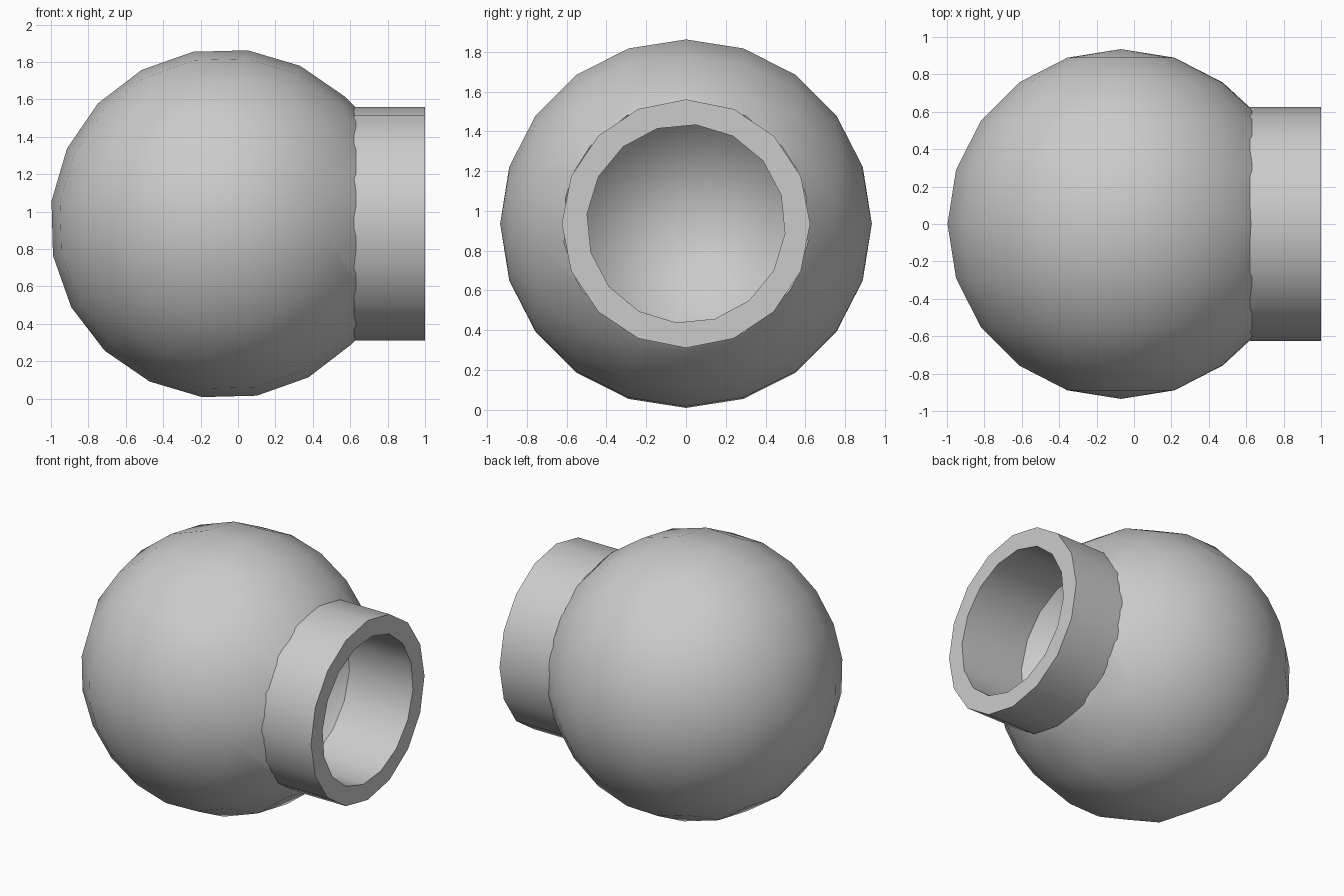
import bpy, bmesh
from math import radians, cos, sin, pi
from mathutils import Matrix, Vector

cube = bpy.data.objects.get("Cube")
if cube:
    bpy.data.objects.remove(cube, do_unlink=True)

CENTER = Vector((-0.07, 0, 0.935))
RADIUS = 0.935
NECK_X = 0.63          # where the neck leaves the ball
NECK_R, BORE_R = 0.625, 0.5
SIDES = 16

grey = bpy.data.materials.new("plain grey")
grey.use_nodes = True
grey.diffuse_color = (0.6, 0.6, 0.6, 1)
grey.node_tree.nodes["Principled BSDF"].inputs["Base Color"].default_value = (0.6, 0.6, 0.6, 1)


def finish(bm, name):
    mesh = bpy.data.meshes.new(name)
    bm.to_mesh(mesh)
    bm.free()
    obj = bpy.data.objects.new(name, mesh)
    bpy.context.collection.objects.link(obj)
    mesh.materials.append(grey)
    bpy.ops.object.select_all(action='DESELECT')
    obj.select_set(True)
    bpy.context.view_layer.objects.active = obj
    bpy.ops.object.shade_smooth_by_angle(angle=radians(30))
    return obj


# Ball: poles along y, opened where the neck joins
bm = bmesh.new()
turn = Matrix.Rotation(pi / 2, 4, 'X') @ Matrix.Rotation(radians(10.5), 4, 'Z')
bmesh.ops.create_uvsphere(bm, u_segments=20, v_segments=10, radius=RADIUS,
                          matrix=Matrix.Translation(CENTER) @ turn)
cut = bmesh.ops.bisect_plane(bm, geom=bm.verts[:] + bm.edges[:] + bm.faces[:],
                             plane_co=(NECK_X, 0, 0), plane_no=(1, 0, 0), clear_outer=True)
# Fit the rim of the opening to the neck
for v in cut["geom_cut"]:
    if isinstance(v, bmesh.types.BMVert):
        out = Vector((0, v.co.y, v.co.z - CENTER.z)).normalized() * (NECK_R - 0.005)
        v.co = Vector((NECK_X, out.y, CENTER.z + out.z))
finish(bm, "ball")

# Neck: outer wall, flat lip, bore and conical bottom
bm = bmesh.new()


def ring(x, radius, offset):
    angles = [radians(offset) + 2 * pi * i / SIDES for i in range(SIDES)]
    return [bm.verts.new((x, radius * cos(a), CENTER.z + radius * sin(a))) for a in angles]


rings = [ring(NECK_X - 0.01, NECK_R, 0), ring(1, NECK_R, 0),
         ring(1, BORE_R, -5.7), ring(0.51, BORE_R, -5.7)]
for a, b in zip(rings, rings[1:]):
    for i in range(SIDES):
        j = (i + 1) % SIDES
        bm.faces.new((a[i], a[j], b[j], b[i]))
tip = bm.verts.new((-0.03, 0, CENTER.z))
for i in range(SIDES):
    bm.faces.new((rings[-1][i], rings[-1][(i + 1) % SIDES], tip))
# Outer wall must face away from the axis
bm.normal_update()
wall = bm.faces[:][0]
if wall.normal.dot(wall.calc_center_median() - Vector((wall.calc_center_median().x, 0, CENTER.z))) < 0:
    bmesh.ops.reverse_faces(bm, faces=bm.faces[:])
finish(bm, "neck")
